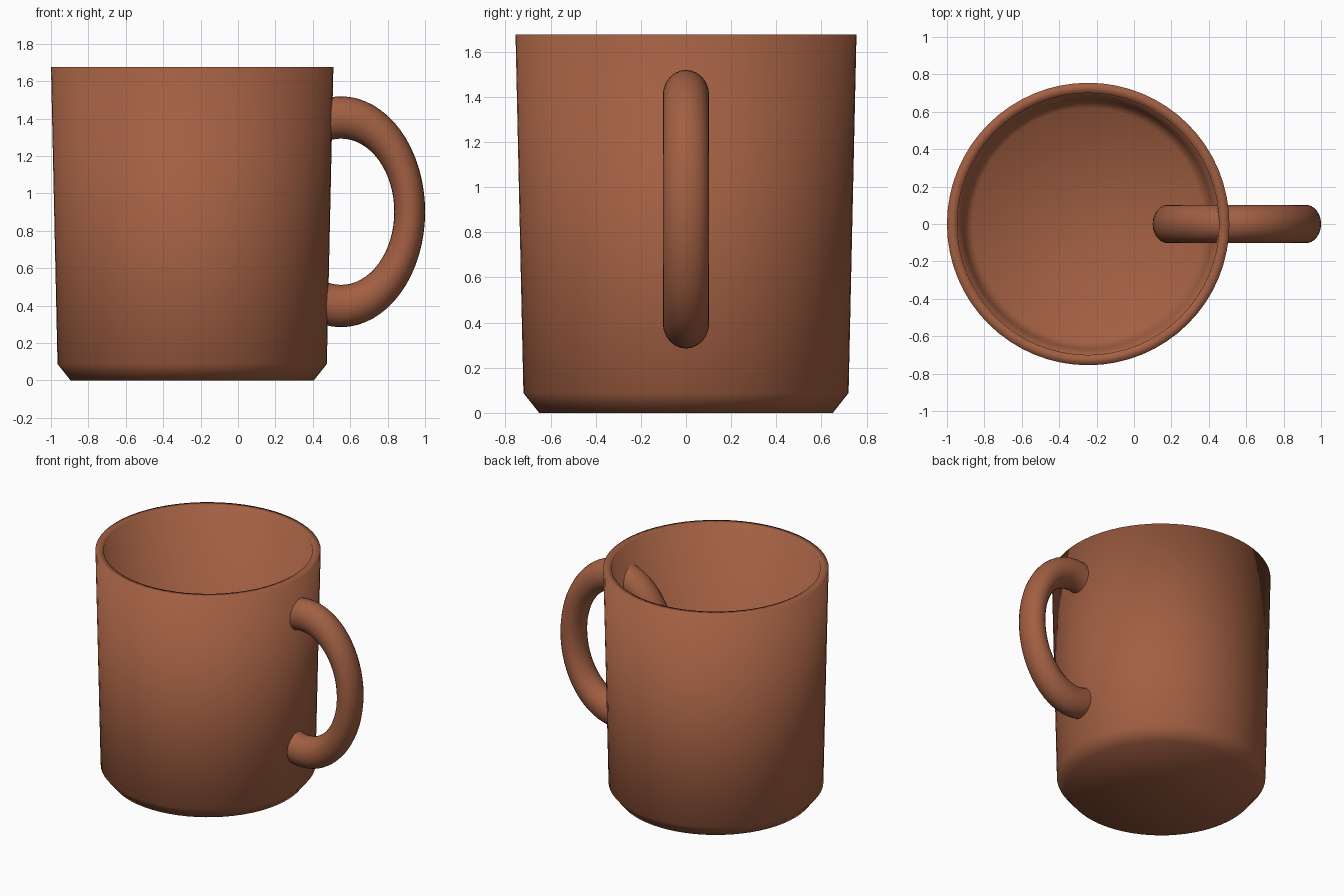
import bpy
import bmesh
import math

cube = bpy.data.objects.get("Cube")
if cube:
    bpy.data.objects.remove(cube, do_unlink=True)

SIDES = 64
CUP_X = -0.245

# Single glazed clay colour
clay = bpy.data.materials.new("brown_clay")
clay.use_nodes = True
colour = (0.36, 0.115, 0.055, 1)
clay.diffuse_color = colour
clay.node_tree.nodes["Principled BSDF"].inputs["Base Color"].default_value = colour


def lathe(name, profile, x):
    """Revolve (radius, height) points about z and cap both ends."""
    bm = bmesh.new()
    rings = []
    for radius, z in profile:
        angles = [math.tau * i / SIDES for i in range(SIDES)]
        rings.append([bm.verts.new((radius * math.cos(a), radius * math.sin(a), z))
                      for a in angles])
    for low, high in zip(rings, rings[1:]):
        for i in range(SIDES):
            j = (i + 1) % SIDES
            bm.faces.new((low[i], low[j], high[j], high[i]))
    bm.faces.new(rings[0][::-1])
    bm.faces.new(rings[-1])
    for face in bm.faces:
        face.smooth = True
    mesh = bpy.data.meshes.new(name)
    bm.to_mesh(mesh)
    bm.free()
    obj = bpy.data.objects.new(name, mesh)
    obj.location.x = x
    bpy.context.collection.objects.link(obj)
    mesh.materials.append(clay)
    return obj


# Cup: chamfered foot, slightly flared wall, flat rim, hollow inside
lathe("cup", [(0.65, 0), (0.72, 0.088), (0.755, 1.675),
              (0.70, 1.675), (0.667, 0.11), (0.62, 0.055)], CUP_X)

# Handle: a squashed ring that passes through the cup wall
bpy.ops.mesh.primitive_torus_add(
    major_radius=0.504, minor_radius=0.113,
    major_segments=64, minor_segments=24,
    location=(0.55, 0, 0.902), rotation=(math.pi / 2, 0, 0))
handle = bpy.context.object
handle.name = "handle"
handle.scale = (0.73, 1, 0.91)
bpy.ops.object.transform_apply(location=False, rotation=True, scale=True)
bpy.ops.object.shade_smooth()
handle.data.materials.append(clay)
